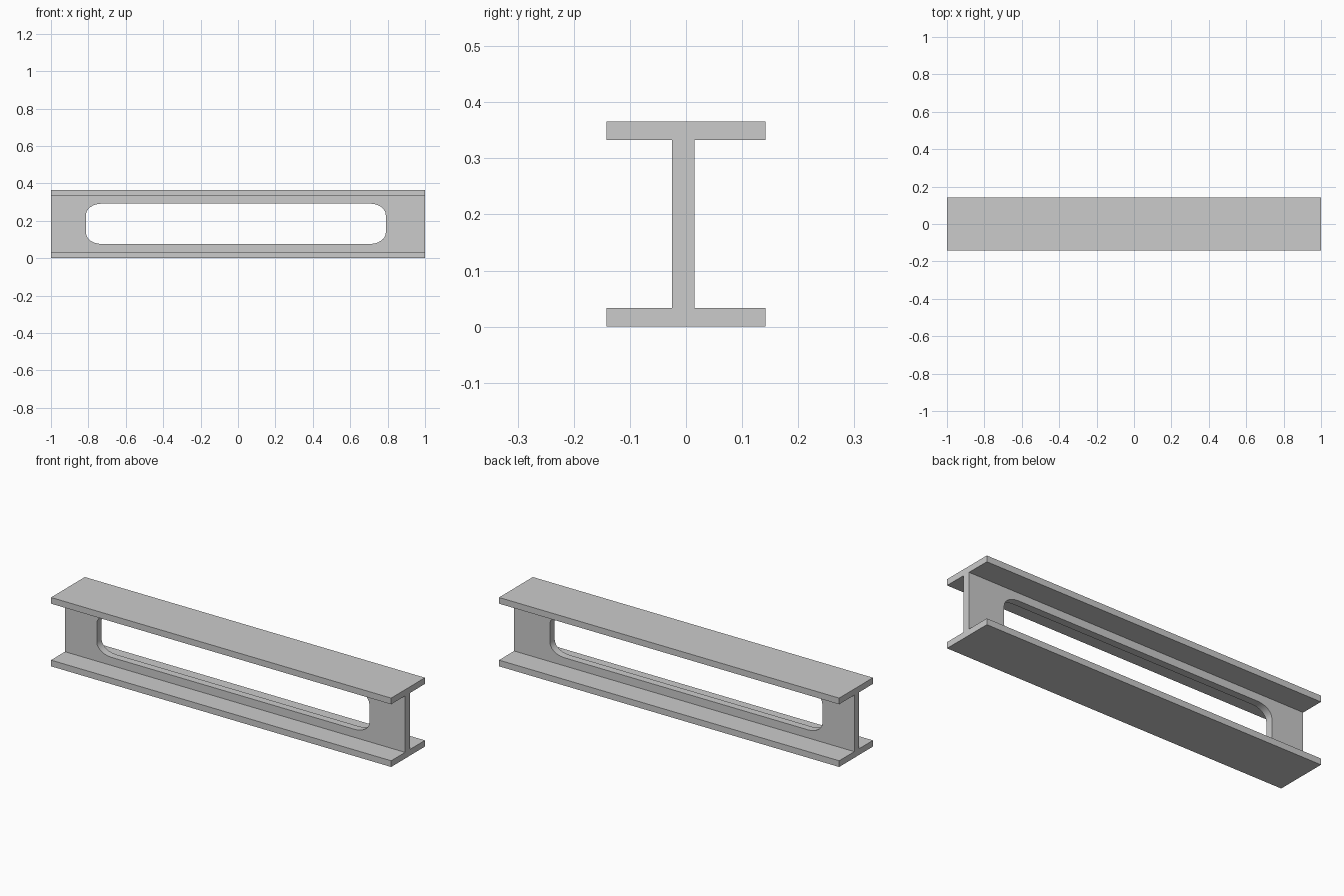
import bpy, bmesh
from math import sin, cos, pi

if "Cube" in bpy.data.objects:
    bpy.data.objects.remove(bpy.data.objects["Cube"])

HALF_LEN, HALF_W = 1.0, 0.142
FLANGE, HEIGHT = 0.033, 0.366
WEB_FRONT, WEB_BACK = -0.025, 0.015


def make_object(name, bm):
    bmesh.ops.recalc_face_normals(bm, faces=bm.faces)
    mesh = bpy.data.meshes.new(name)
    bm.to_mesh(mesh)
    bm.free()
    obj = bpy.data.objects.new(name, mesh)
    bpy.context.collection.objects.link(obj)
    return obj


def flange(name, z):
    bm = bmesh.new()
    bmesh.ops.create_cube(bm, size=1)
    for v in bm.verts:
        v.co = (v.co.x * 2 * HALF_LEN, v.co.y * 2 * HALF_W, z + (v.co.z + 0.5) * FLANGE)
    return make_object(name, bm)


def closed_loop(bm, points):
    verts = [bm.verts.new((x, WEB_FRONT, z)) for x, z in points]
    return [bm.edges.new((a, b)) for a, b in zip(verts, verts[1:] + verts[:1])]


def rounded_slot(x0, x1, z0, z1, rx, rz, steps=6):
    centres = [(x1 - rx, z1 - rz), (x0 + rx, z1 - rz), (x0 + rx, z0 + rz), (x1 - rx, z0 + rz)]
    return [(cx + rx * cos((q + i / steps) * pi / 2), cz + rz * sin((q + i / steps) * pi / 2))
            for q, (cx, cz) in enumerate(centres) for i in range(steps + 1)]


# Top and bottom flanges
flange("bottom_flange", 0)
flange("top_flange", HEIGHT - FLANGE)

# Web plate with one long rounded opening
bm = bmesh.new()
low, high = FLANGE, HEIGHT - FLANGE
edges = closed_loop(bm, [(-HALF_LEN, low), (HALF_LEN, low), (HALF_LEN, high), (-HALF_LEN, high)])
edges += closed_loop(bm, rounded_slot(-0.813, 0.79, 0.076, 0.292, 0.085, 0.06))
bmesh.ops.triangle_fill(bm, edges=edges, use_beauty=True)
extruded = bmesh.ops.extrude_face_region(bm, geom=bm.faces[:], use_keep_orig=True)
moved = [g for g in extruded["geom"] if isinstance(g, bmesh.types.BMVert)]
bmesh.ops.translate(bm, vec=(0, WEB_BACK - WEB_FRONT, 0), verts=moved)
web = make_object("web", bm)

# Smooth opening corners, crisp plate edges
bpy.context.view_layer.objects.active = web
web.select_set(True)
bpy.ops.object.shade_smooth_by_angle(angle=pi / 6)
